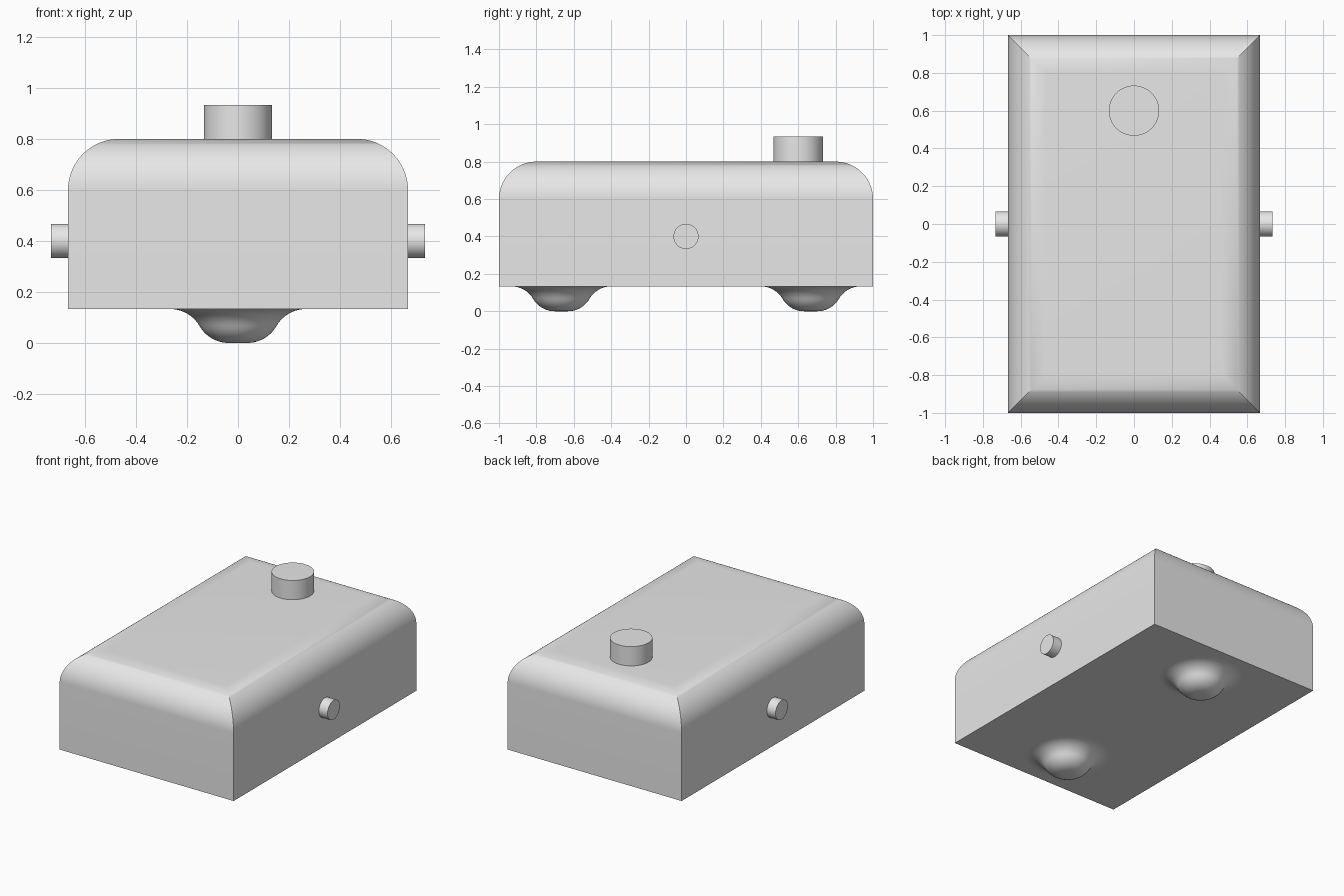
import bpy, bmesh, math
from mathutils import Matrix

cube = bpy.data.objects.get("Cube")
if cube:
    bpy.data.objects.remove(cube, do_unlink=True)

grey = bpy.data.materials.new("light_grey")
grey.use_nodes = True
GREY = (0.8, 0.8, 0.8, 1)
grey.diffuse_color = GREY
grey.node_tree.nodes["Principled BSDF"].inputs["Base Color"].default_value = GREY


def finish(name, bm):
    """Turn a bmesh into a smooth-shaded grey object."""
    bmesh.ops.recalc_face_normals(bm, faces=bm.faces)
    mesh = bpy.data.meshes.new(name)
    bm.to_mesh(mesh)
    bm.free()
    mesh.materials.append(grey)
    obj = bpy.data.objects.new(name, mesh)
    bpy.context.collection.objects.link(obj)
    bpy.ops.object.select_all(action="DESELECT")
    obj.select_set(True)
    bpy.context.view_layer.objects.active = obj
    bpy.ops.object.shade_smooth_by_angle(angle=math.radians(30))
    return obj


def loft(name, rings):
    """Skin a stack of closed point rings and cap both ends."""
    bm = bmesh.new()
    loops = [[bm.verts.new(p) for p in ring] for ring in rings]
    n = len(loops[0])
    for low, high in zip(loops, loops[1:]):
        for i in range(n):
            j = (i + 1) % n
            bm.faces.new((low[i], low[j], high[j], high[i]))
    bm.faces.new(loops[0][::-1])
    bm.faces.new(loops[-1])
    return finish(name, bm)


def rectangle(inset, z):
    x, y = HALF_X - inset, HALF_Y - inset
    return [(-x, -y, z), (x, -y, z), (x, y, z), (-x, y, z)]


def circle(r, z, cy, n=64):
    return [(r * math.cos(math.tau * i / n), cy + r * math.sin(math.tau * i / n), z)
            for i in range(n)]


def cylinder(name, r, depth, matrix):
    bm = bmesh.new()
    bmesh.ops.create_cone(bm, cap_ends=True, segments=64, radius1=r, radius2=r,
                          depth=depth, matrix=matrix)
    return finish(name, bm)


HALF_X, HALF_Y = 2 / 3, 1.0
BASE, TOP, ROUND = 0.133, 0.8, 0.2

# Body: straight walls, rounded shoulders meeting in mitred corners
rings = [rectangle(0, BASE)]
STEPS = 20
for k in range(STEPS + 1):
    a = math.pi / 2 * k / STEPS
    rings.append(rectangle(ROUND * (1 - math.cos(a)), TOP - ROUND + ROUND * math.sin(a)))
loft("body", rings)

# Feet: S-shaped turned profile, two equal arcs blending into the underside
R = BASE
RIM = 2 * R
TIP = RIM - 2 * R * math.sin(math.pi / 3)
arc = [math.pi / 3 * k / 10 for k in range(11)]
profile = [(TIP + R * math.sin(a), R - R * math.cos(a)) for a in arc]
profile += [(RIM - R * math.sin(a), R * math.cos(a)) for a in arc[-2::-1]]
for side, cy in (("front", -2 / 3), ("back", 2 / 3)):
    loft(side + "_foot", [circle(r, z, cy) for r, z in profile])

# Top knob
cylinder("top_knob", 0.133, 0.163, Matrix.Translation((0, 0.6, 0.852)))

# Side pegs
for side, s in (("left", 1), ("right", -1)):
    cylinder(side + "_peg", 0.067, 0.093,
             Matrix.Translation((s * 0.687, 0, 0.4)) @ Matrix.Rotation(math.pi / 2, 4, "Y"))
